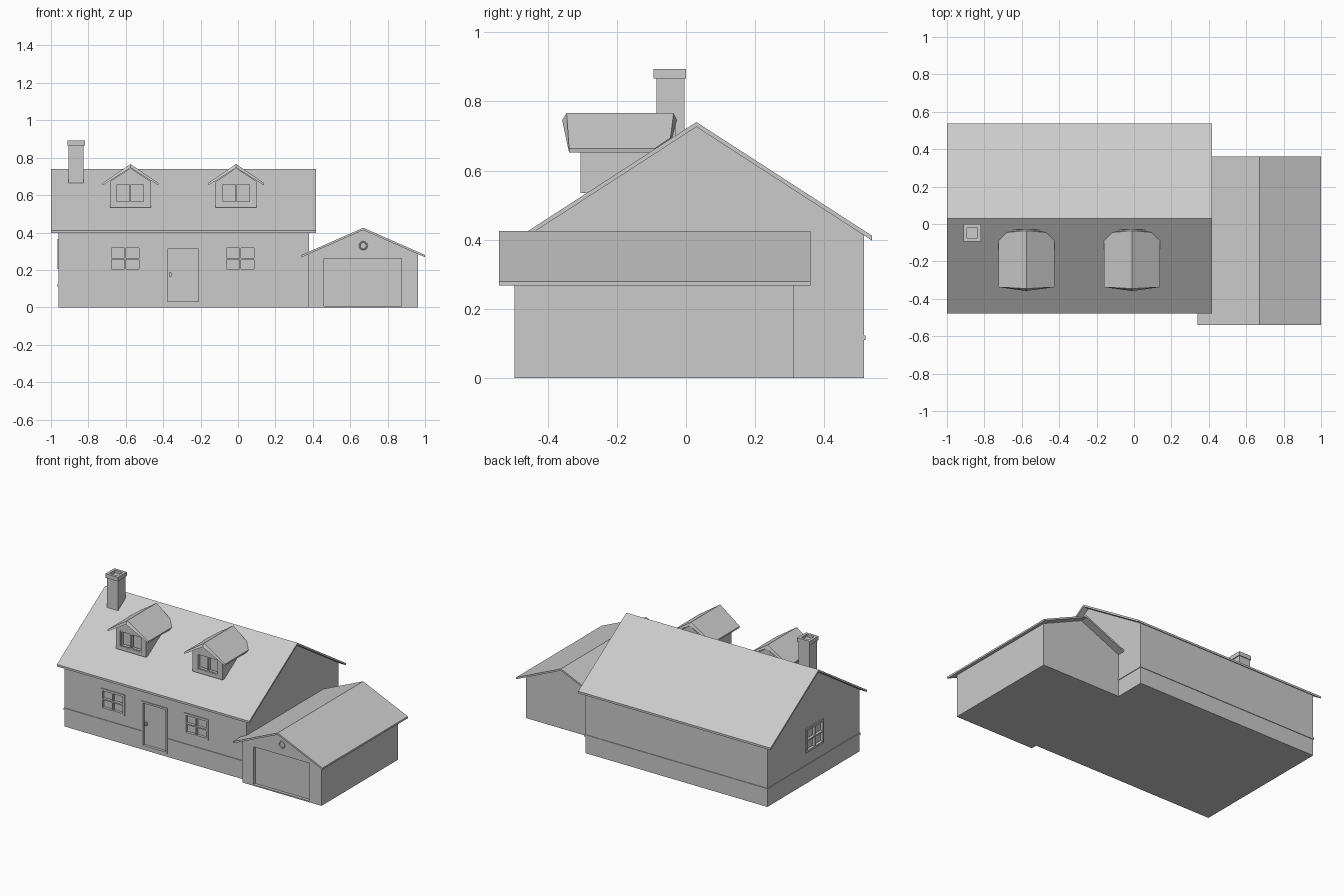
import bpy
import bmesh

old = bpy.data.objects.get("Cube")
if old:
    bpy.data.objects.remove(old, do_unlink=True)

# One plain grey for the whole model
grey = bpy.data.materials.new("light_grey")
grey.use_nodes = True
GREY = (0.6, 0.6, 0.6, 1)
grey.diffuse_color = GREY
grey.node_tree.nodes["Principled BSDF"].inputs["Base Color"].default_value = GREY


def finish(name, bm):
    bmesh.ops.recalc_face_normals(bm, faces=bm.faces)
    mesh = bpy.data.meshes.new(name)
    bm.to_mesh(mesh)
    bm.free()
    mesh.materials.append(grey)
    obj = bpy.data.objects.new(name, mesh)
    bpy.context.collection.objects.link(obj)
    return obj


def loft(bm, start, end):
    """Closed solid between two matching outlines."""
    a = [bm.verts.new(p) for p in start]
    b = [bm.verts.new(p) for p in end]
    bm.faces.new(a)
    bm.faces.new(b[::-1])
    for i in range(len(a)):
        j = (i + 1) % len(a)
        bm.faces.new((a[i], a[j], b[j], b[i]))


def prism(name, outline, axis, lo, hi):
    """Extrude an outline (side, height) along x or y."""
    place = (lambda s, z, t: (t, s, z)) if axis == "x" else (lambda s, z, t: (s, t, z))
    bm = bmesh.new()
    loft(bm, [place(s, z, lo) for s, z in outline], [place(s, z, hi) for s, z in outline])
    return finish(name, bm)


def boxes(name, items):
    """Several boxes (x0, x1, y0, y1, z0, z1) as one part."""
    bm = bmesh.new()
    for x0, x1, y0, y1, z0, z1 in items:
        loft(bm, [(x0, y0, z0), (x1, y0, z0), (x1, y1, z0), (x0, y1, z0)],
             [(x0, y0, z1), (x1, y0, z1), (x1, y1, z1), (x0, y1, z1)])
    return finish(name, bm)


def cut(obj, items):
    """Cut boxes out of an object and drop the cutter."""
    cutter = boxes("cutter", items)
    cutter.hide_render = True
    mod = obj.modifiers.new("cut", "BOOLEAN")
    mod.operation = "DIFFERENCE"
    mod.solver = "EXACT"
    mod.object = cutter
    graph = bpy.context.evaluated_depsgraph_get()
    mesh = bpy.data.meshes.new_from_object(obj.evaluated_get(graph))
    obj.modifiers.clear()
    obj.data = mesh
    bpy.data.objects.remove(cutter, do_unlink=True)


def gable(mid, half, ridge, slope):
    """House-shaped wall outline."""
    eave = ridge - slope * half
    return [(mid - half, 0), (mid + half, 0), (mid + half, eave), (mid, ridge), (mid - half, eave)]


def chevron(mid, half, ridge, slope, thick):
    """Thin pitched roof outline."""
    eave = ridge - slope * half
    top = [(mid - half, eave), (mid, ridge), (mid + half, eave)]
    return top + [(s, z - thick) for s, z in reversed(top)]


def window(name, wall, u0, u1, v0, v1, side="front", rail=True):
    """Frame and glazing bars standing in a wall recess."""
    w, bar = 0.014, 0.004
    um, vm = (u0 + u1) / 2, (v0 + v1) / 2
    parts = [(u0, u1, v0, v0 + w), (u0, u1, v1 - w, v1),
             (u0, u0 + w, v0 + w, v1 - w), (u1 - w, u1, v0 + w, v1 - w),
             (um - bar, um + bar, v0 + w, v1 - w)]
    if rail:
        parts.append((u0 + w, u1 - w, vm - bar, vm + bar))
    near, far = wall - 0.006, wall + 0.014
    if side == "front":
        return boxes(name, [(a, b, near, far, c, d) for a, b, c, d in parts])
    return boxes(name, [(near, far, a, b, c, d) for a, b, c, d in parts])


# Main house
LEFT, RIGHT, FRONT, BACK, MID = -0.96, 0.38, -0.455, 0.515, 0.03
house = prism("house_walls", gable(MID, 0.485, 0.728, 0.647), "x", LEFT, RIGHT)
prism("house_roof", chevron(MID, 0.508, 0.74, 0.647, 0.014), "x", -1, 0.418)

# Windows and front door, set into shallow recesses
win_z = (0.19, 0.33)
wins = {"front_window_right": (-0.69, -0.515), "front_window_left": (-0.075, 0.1)}
side_win = (-0.075, 0.115, 0.205, 0.365)
door_x = (-0.39, -0.2)
deep = FRONT + 0.012
g = 0.01
holes = [(a + g, b - g, FRONT - g, deep, win_z[0] + g, win_z[1] - g) for a, b in wins.values()]
holes.append((LEFT - g, LEFT + 0.012, side_win[0] + g, side_win[1] - g, side_win[2] + g, side_win[3] - g))
holes.append((door_x[0] + g, door_x[1] - g, FRONT - g, deep, 0.03, 0.315))
cut(house, holes)
for name, (a, b) in wins.items():
    window(name, FRONT, a, b, *win_z)
window("side_window", LEFT, *side_win, side="left")
boxes("door_frame", [(door_x[0], door_x[0] + 0.012, FRONT - 0.006, deep, 0.02, 0.325),
                     (door_x[1] - 0.012, door_x[1], FRONT - 0.006, deep, 0.02, 0.325),
                     (door_x[0], door_x[1], FRONT - 0.006, deep, 0.313, 0.325),
                     (door_x[0], door_x[1], FRONT - 0.006, deep, 0.02, 0.032)])
boxes("door_knob", [(-0.368, -0.356, FRONT - 0.006, deep, 0.165, 0.185)])

# Low belt trim around the walls, broken by the door
p, z0, z1 = 0.004, 0.11, 0.124
boxes("wall_belt", [(LEFT - p, door_x[0], FRONT - p, FRONT, z0, z1),
                    (door_x[1], RIGHT, FRONT - p, FRONT, z0, z1),
                    (LEFT - p, LEFT, FRONT, BACK, z0, z1),
                    (LEFT - p, RIGHT + p, BACK, BACK + p, z0, z1),
                    (RIGHT, RIGHT + p, 0.31, BACK, z0, z1)])

# Garage with recessed door and round gable vent
G_FRONT = -0.495
garage = prism("garage_walls", gable(0.67, 0.292, 0.416, 0.44), "y", G_FRONT, 0.31)
cut(garage, [(0.46, 0.875, G_FRONT - 0.02, G_FRONT + 0.02, 0.008, 0.26)])
prism("garage_roof", chevron(0.67, 0.33, 0.425, 0.44, 0.012), "y", -0.54, 0.36)
bpy.ops.mesh.primitive_torus_add(major_radius=0.02, minor_radius=0.004, major_segments=16,
                                 minor_segments=6, location=(0.67, G_FRONT, 0.33),
                                 rotation=(1.5708, 0, 0))
vent = bpy.context.object
vent.name = "gable_vent"
vent.data.materials.append(grey)

# Chimney with a hollow cap
boxes("chimney", [(-0.905, -0.825, -0.085, -0.005, 0.62, 0.868)])
cap = boxes("chimney_cap", [(-0.911, -0.819, -0.094, 0.0, 0.866, 0.893)])
cut(cap, [(-0.893, -0.837, -0.076, -0.018, 0.876, 0.92)])


def dormer(name, x):
    """Dormer body, window and overhanging roof with clipped rear corners."""
    front, half = -0.305, 0.11
    outline = [(x - half, 0.535), (x + half, 0.535), (x + half, 0.672), (x, 0.745), (x - half, 0.672)]
    body = prism(name + "_walls", outline, "y", front, -0.03)
    cut(body, [(x - 0.08, x + 0.08, front - 0.02, front + 0.03, 0.56, 0.665)])
    window(name + "_window", front + 0.008, x - 0.085, x + 0.085, 0.553, 0.67, rail=False)
    bm = bmesh.new()
    for s in (-1, 1):
        # outline of one slope: (distance from ridge, y)
        top = [(0, -0.345), (0.15, -0.338), (0.15, -0.09), (0.105, -0.045), (0, -0.036)]
        low = [(0, -0.358), (0.148, -0.338), (0.148, -0.09), (0.105, -0.045), (0, -0.026)]
        loft(bm, [(x + s * d, y, 0.766 - 0.68 * d) for d, y in top],
             [(x + s * d, y, 0.746 - 0.63 * d) for d, y in low])
    finish(name + "_roof", bm)


dormer("right_dormer", -0.575)
dormer("left_dormer", -0.01)
